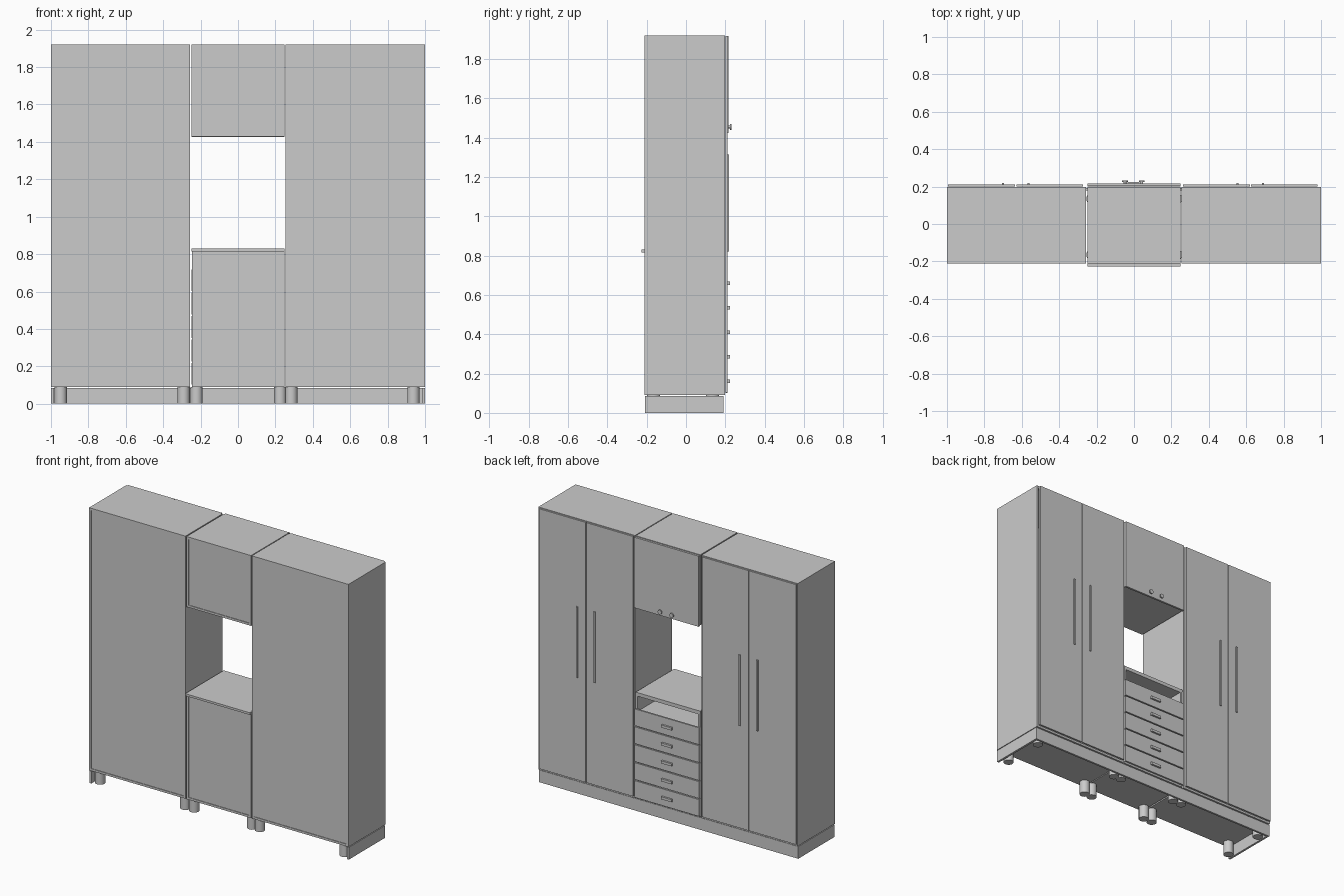
import bpy

cube = bpy.data.objects.get("Cube")
if cube:
    bpy.data.objects.remove(cube, do_unlink=True)

grey = bpy.data.materials.new("plain_grey")
grey.use_nodes = True
COLOUR = (0.6, 0.6, 0.6, 1)
grey.diffuse_color = COLOUR
grey.node_tree.nodes["Principled BSDF"].inputs["Base Color"].default_value = COLOUR

BASE, TOP = 0.09, 1.92       # carcass bottom and top
BACK, FACE = -0.212, 0.198   # carcass depth range
T = 0.015                    # board thickness


def box(name, x0, x1, y0, y1, z0, z1):
    bpy.ops.mesh.primitive_cube_add(
        size=1, location=((x0 + x1) / 2, (y0 + y1) / 2, (z0 + z1) / 2))
    ob = bpy.context.object
    ob.name = name
    ob.scale = (x1 - x0, y1 - y0, z1 - z0)
    bpy.ops.object.transform_apply(location=False, rotation=False, scale=True)
    ob.data.materials.append(grey)
    return ob


def cylinder(name, r, depth, loc, along_y=False):
    bpy.ops.mesh.primitive_cylinder_add(
        vertices=24, radius=r, depth=depth, location=loc,
        rotation=(1.5708 if along_y else 0, 0, 0))
    ob = bpy.context.object
    ob.name = name
    ob.data.materials.append(grey)
    bpy.ops.object.shade_smooth_by_angle()
    return ob


def carcass(name, x0, x1, z0, z1):
    """Open cabinet shell with a slightly recessed rear panel."""
    box(name + "_side_a", x0, x0 + T, BACK, FACE, z0, z1)
    box(name + "_side_b", x1 - T, x1, BACK, FACE, z0, z1)
    box(name + "_bottom", x0 + T, x1 - T, BACK, FACE, z0, z0 + T)
    box(name + "_top", x0 + T, x1 - T, BACK, FACE, z1 - T, z1)
    box(name + "_rear_panel", x0 + T, x1 - T, BACK + 0.004, BACK + 0.01, z0 + T, z1 - T)


# Two tall wardrobes, each with a pair of doors and long bar handles
for side, x0, x1, d0, split, d1 in (
        ("right", -1, -0.257, -0.995, -0.632, -0.272),
        ("left", 0.255, 1, 0.262, 0.622, 0.982)):
    carcass(side + "_wardrobe", x0, x1, BASE, TOP)
    for part, a, b, hx in (("a", d0, split - 0.003, split - 0.068),
                           ("b", split + 0.003, d1, split + 0.068)):
        box(f"{side}_door_{part}", a, b, FACE + 0.002, 0.212, 0.105, TOP - 0.003)
        box(f"{side}_handle_{part}", hx - 0.006, hx + 0.006, 0.212, 0.22, 0.82, 1.315)

# Upper middle cupboard with a flap door and two round knobs
M = 0.249
carcass("upper_cupboard", -M, M, 1.43, TOP)
box("flap_door", -M, M, FACE + 0.004, 0.216, 1.425, TOP - 0.003)
for x in (-0.048, 0.042):
    cylinder("knob_stem", 0.007, 0.012, (x, 0.22, 1.455), True)
    cylinder("knob", 0.015, 0.008, (x, 0.228, 1.455), True)

# Lower middle chest with an open niche, drawers and worktop
carcass("chest", -0.247, M, BASE, 0.82)
box("niche_shelf", -0.232, 0.234, BACK + 0.01, FACE, 0.69, 0.7)
box("worktop", -M, M, -0.226, FACE, 0.815, 0.83)
for i in range(5):
    z = 0.16 + i * 0.125
    box("drawer_front", -M, M, FACE + 0.002, 0.212, z - 0.058, z + 0.059)
    box("drawer_handle", -0.045, 0.035, 0.212, 0.225, z - 0.009, z + 0.009)

# Plinth along the door side and returning along both ends
box("plinth", -1, 1, 0.178, 0.192, 0, 0.085)
for x in (-1, 1 - T):
    box("plinth_return", x, x + T, -0.208, 0.178, 0, 0.085)

# Round feet under every cabinet
for x in (-0.948, -0.29, -0.222, 0.225, 0.285, 0.938):
    for y in (-0.165, 0.135):
        cylinder("foot", 0.033, BASE, (x, y, BASE / 2))
